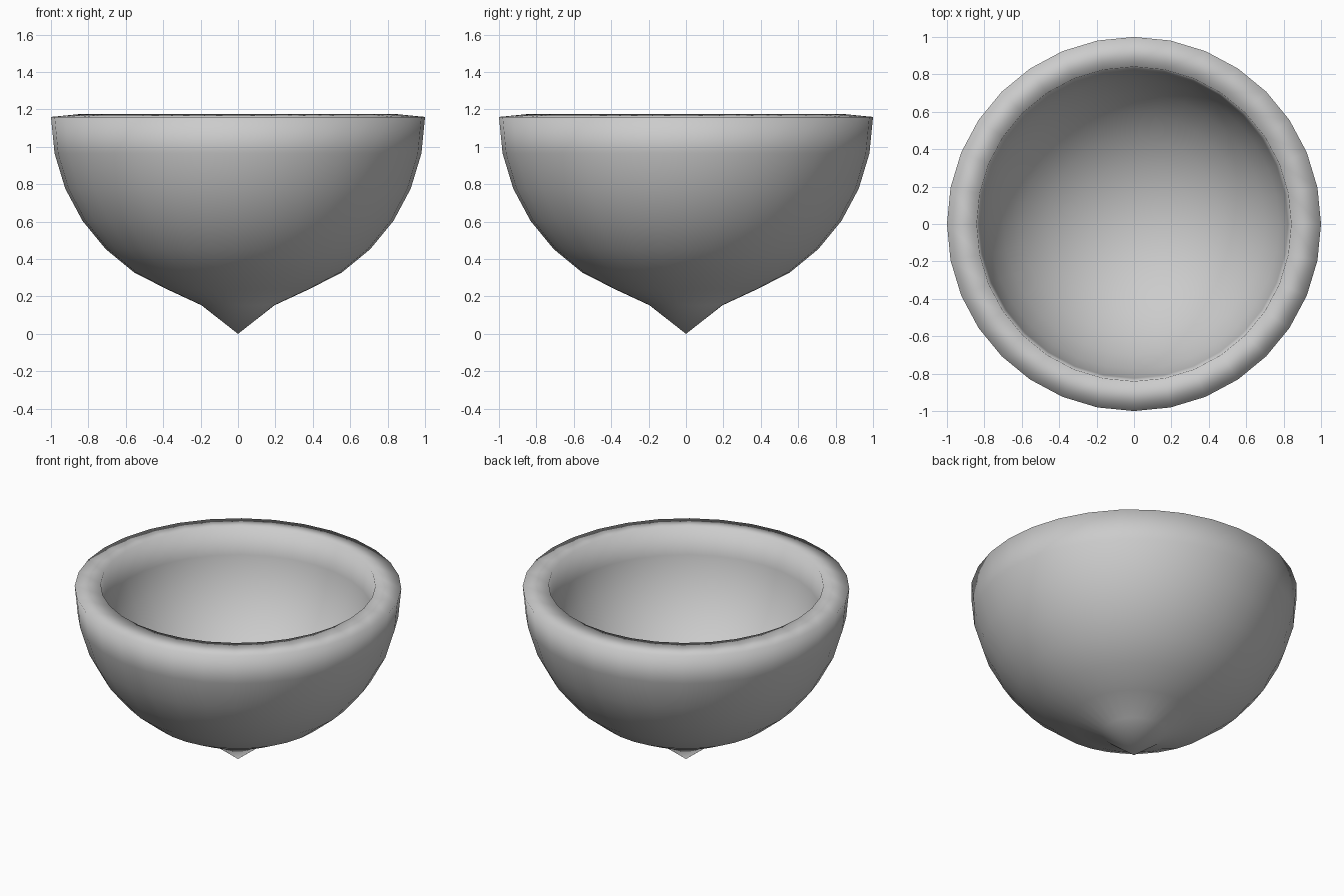
import bpy, bmesh, math

if "Cube" in bpy.data.objects:
    bpy.data.objects.remove(bpy.data.objects["Cube"])

SEG, R, WALL, CZ = 32, 1.0, 0.16, 1.16
STEP = math.radians(11.25)

# Outer profile: pulled-down tip, then a half sphere up to the rim
outer = [(0, 0), (R * math.sin(STEP), 0.153), (R * math.sin(2 * STEP), 0.24)]
outer += [(R * math.sin(i * STEP), CZ - R * math.cos(i * STEP)) for i in range(3, 9)]

# Inner profile: offset half sphere, rim edge slightly raised
r = R - WALL
inner = [(r + 0.001, CZ + WALL * math.sin(STEP / 2))]
inner += [(r * math.sin(i * STEP), CZ - r * math.cos(i * STEP)) for i in range(7, 0, -1)]
inner.append((0, CZ - r))

# Spin the profile around z
bm = bmesh.new()
rings = []
for rad, z in outer + inner:
    if rad == 0:
        rings.append([bm.verts.new((0, 0, z))])
    else:
        rings.append([bm.verts.new((rad * math.cos(2 * math.pi * k / SEG),
                                    rad * math.sin(2 * math.pi * k / SEG), z))
                      for k in range(SEG)])
for a, b in zip(rings, rings[1:]):
    for k in range(SEG):
        n = (k + 1) % SEG
        if len(a) == 1:
            bm.faces.new((a[0], b[n], b[k]))
        elif len(b) == 1:
            bm.faces.new((a[k], a[n], b[0]))
        else:
            bm.faces.new((a[k], a[n], b[n], b[k]))
bmesh.ops.recalc_face_normals(bm, faces=bm.faces)
for f in bm.faces:
    f.smooth = True

mesh = bpy.data.meshes.new("bowl")
bm.to_mesh(mesh)
bm.free()
bowl = bpy.data.objects.new("bowl", mesh)
bpy.context.collection.objects.link(bowl)
